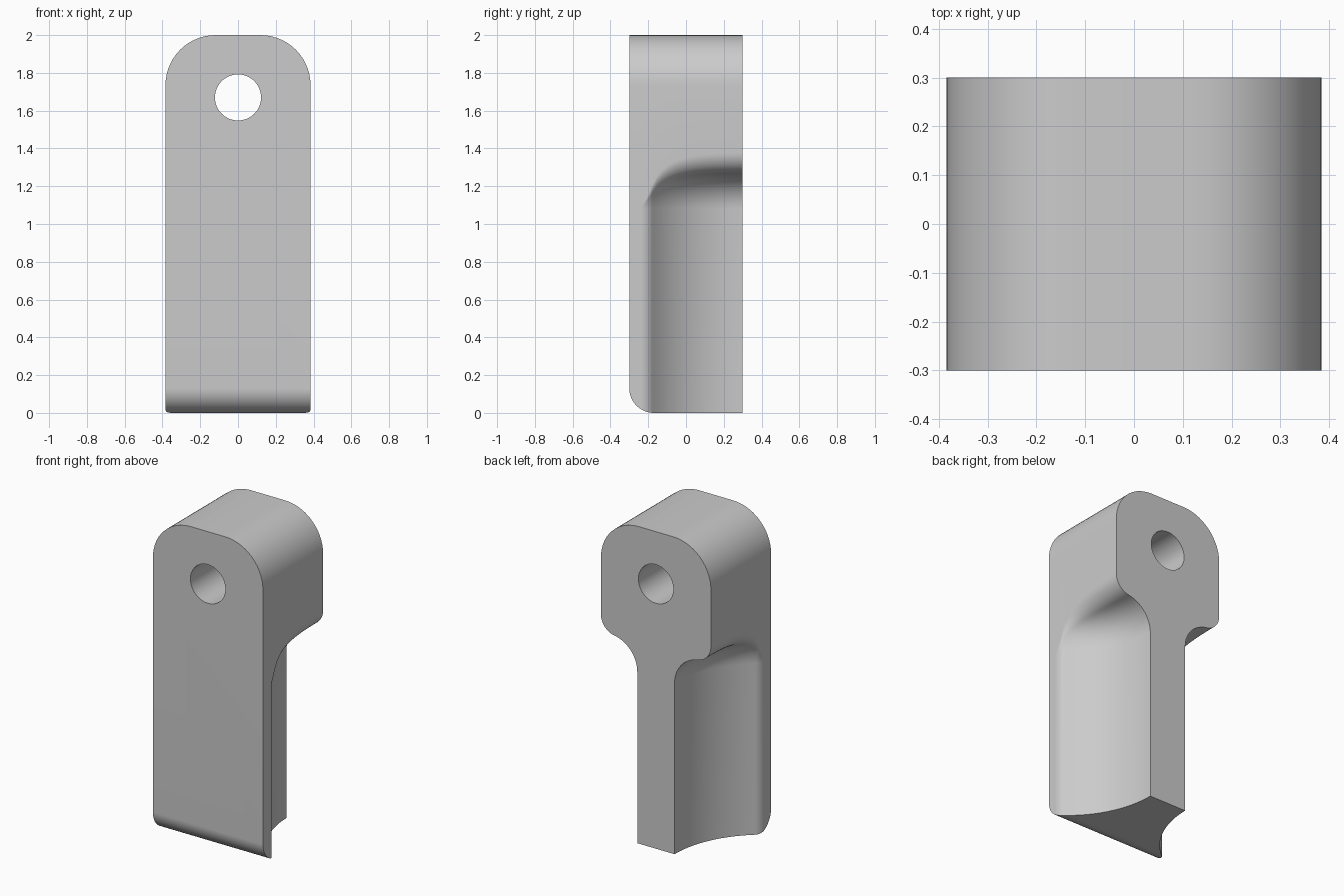
import bpy, bmesh
from math import sin, cos, acos, sqrt, pi

old = bpy.data.objects.get("Cube")
if old:
    bpy.data.objects.remove(old)

HALF_W, HALF_D, HEIGHT = 0.384, 0.3, 2.0
STEM = 0.13                       # half width of the stem at the back
TOP_R, TOE_R = 0.265, 0.13        # rounded top corners, rounded front toe
SCOOP_R, LIP_R = 0.62, 0.08       # plan arcs of the side scoop
COVE_R, SHOULDER_R = 0.19, 0.11   # arcs under the head
SCOOP_TOP = 1.08
STEPS = 14

grey = bpy.data.materials.new("plain_grey")
grey.use_nodes = True
grey.diffuse_color = (0.6, 0.6, 0.6, 1)
grey.node_tree.nodes["Principled BSDF"].inputs["Base Color"].default_value = (0.6, 0.6, 0.6, 1)


def s_curve(rise, r1, r2):
    """Concave arc followed by a convex arc, climbing sideways by rise."""
    angle = acos(1 - rise / (r1 + r2))
    pts = [(r1 * sin(angle * i / STEPS), r1 * (1 - cos(angle * i / STEPS)))
           for i in range(STEPS + 1)]
    for i in range(1, STEPS + 1):
        a = angle * (1 - i / STEPS)
        pts.append(((r1 + r2) * sin(angle) - r2 * sin(a), rise - r2 * (1 - cos(a))))
    return pts


def bottom(y):
    """Height of the underside, rounded at the front toe."""
    d = max(0, TOE_R - (y + HALF_D))
    return TOE_R - sqrt(max(0, TOE_R ** 2 - d ** 2))


def section(y, x):
    """Closed outline across the body at depth y, with stem half width x."""
    side = [(x, bottom(y))]
    side += [(x + out, SCOOP_TOP + up)
             for up, out in s_curve(max(0, HALF_W - x), COVE_R, SHOULDER_R)]
    for i in range(STEPS + 1):
        a = pi / 2 * i / STEPS
        side.append((HALF_W - TOP_R + TOP_R * cos(a), HEIGHT - TOP_R + TOP_R * sin(a)))
    loop = side + [(-px, pz) for px, pz in reversed(side)]
    return [(px, y, pz) for px, pz in loop]


# Depth stations: back scoop arc, then the flat rim towards the front
stations = [(HALF_D - back, STEM + out)
            for back, out in s_curve(HALF_W - STEM, SCOOP_R, LIP_R)]
rim = stations[-1][0]
for i in range(1, STEPS + 1):
    t = 1 - i / STEPS
    stations.append((-HALF_D + (rim + HALF_D) * t * t, HALF_W))

# Body lofted from back to front
bm = bmesh.new()
rings = [[bm.verts.new(p) for p in section(y, x)] for y, x in stations]
n = len(rings[0])
for a, b in zip(rings, rings[1:]):
    for i in range(n):
        j = (i + 1) % n
        bm.faces.new((a[i], a[j], b[j], b[i]))
bm.faces.new(rings[0])
bm.faces.new(rings[-1])
bmesh.ops.remove_doubles(bm, verts=bm.verts, dist=0.00002)
bmesh.ops.recalc_face_normals(bm, faces=bm.faces)
mesh = bpy.data.meshes.new("bracket_body")
bm.to_mesh(mesh)
bm.free()
mesh.materials.append(grey)
body = bpy.data.objects.new("bracket_body", mesh)
bpy.context.collection.objects.link(body)

# Pin hole through the head
bpy.ops.mesh.primitive_cylinder_add(vertices=64, radius=0.122, depth=1,
                                    location=(0, 0, 1.67), rotation=(pi / 2, 0, 0))
cutter = bpy.context.object
cutter.name = "pin_hole_cutter"
cutter.data.materials.append(grey)
hole = body.modifiers.new("pin_hole", "BOOLEAN")
hole.object = cutter
hole.operation = "DIFFERENCE"
hole.solver = "EXACT"

bpy.ops.object.select_all(action="DESELECT")
body.select_set(True)
bpy.context.view_layer.objects.active = body
bpy.ops.object.modifier_apply(modifier=hole.name)
bpy.data.objects.remove(cutter)
bpy.ops.object.shade_smooth_by_angle()
